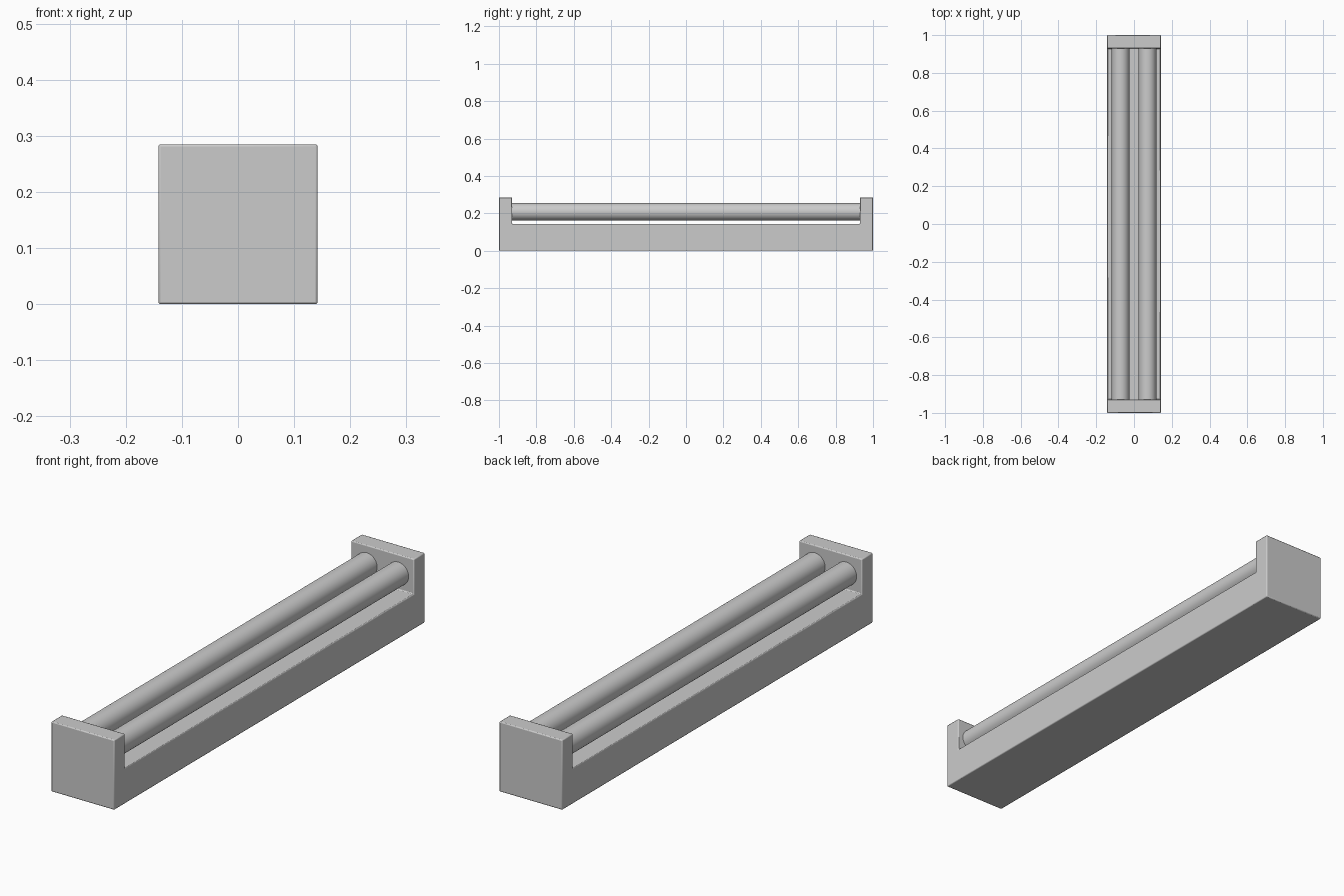
import bpy, bmesh, math

if "Cube" in bpy.data.objects:
    bpy.data.objects.remove(bpy.data.objects["Cube"])

HALF_W, HALF_L, HEIGHT = 0.142, 1.0, 0.285
BASE_TOP, END_Y = 0.143, 0.93


def smooth(obj):
    bpy.ops.object.select_all(action='DESELECT')
    obj.select_set(True)
    bpy.context.view_layer.objects.active = obj
    bpy.ops.object.shade_smooth_by_angle(angle=math.radians(35))


# Housing: U-shaped side profile extruded across the width
profile = [(-HALF_L, 0), (HALF_L, 0), (HALF_L, HEIGHT), (END_Y, HEIGHT),
           (END_Y, BASE_TOP), (-END_Y, BASE_TOP), (-END_Y, HEIGHT), (-HALF_L, HEIGHT)]
bm = bmesh.new()
face = bm.faces.new([bm.verts.new((-HALF_W, y, z)) for y, z in profile])
ext = bmesh.ops.extrude_face_region(bm, geom=[face])
bmesh.ops.translate(bm, vec=(2 * HALF_W, 0, 0),
                    verts=[v for v in ext['geom'] if isinstance(v, bmesh.types.BMVert)])
bmesh.ops.recalc_face_normals(bm, faces=bm.faces)
mesh = bpy.data.meshes.new("lamp_housing")
bm.to_mesh(mesh)
bm.free()
housing = bpy.data.objects.new("lamp_housing", mesh)
bpy.context.collection.objects.link(housing)
bevel = housing.modifiers.new("soft_edges", 'BEVEL')
bevel.width = 0.004
bevel.segments = 2
bevel.limit_method = 'ANGLE'
smooth(housing)

# Two tubes held between the end plates
for side, name in ((-1, "left_tube"), (1, "right_tube")):
    bpy.ops.mesh.primitive_cylinder_add(vertices=48, radius=0.047, depth=2 * END_Y + 0.004,
                                        location=(side * 0.071, 0, 0.208),
                                        rotation=(math.pi / 2, 0, 0))
    tube = bpy.context.object
    tube.name = name
    smooth(tube)
